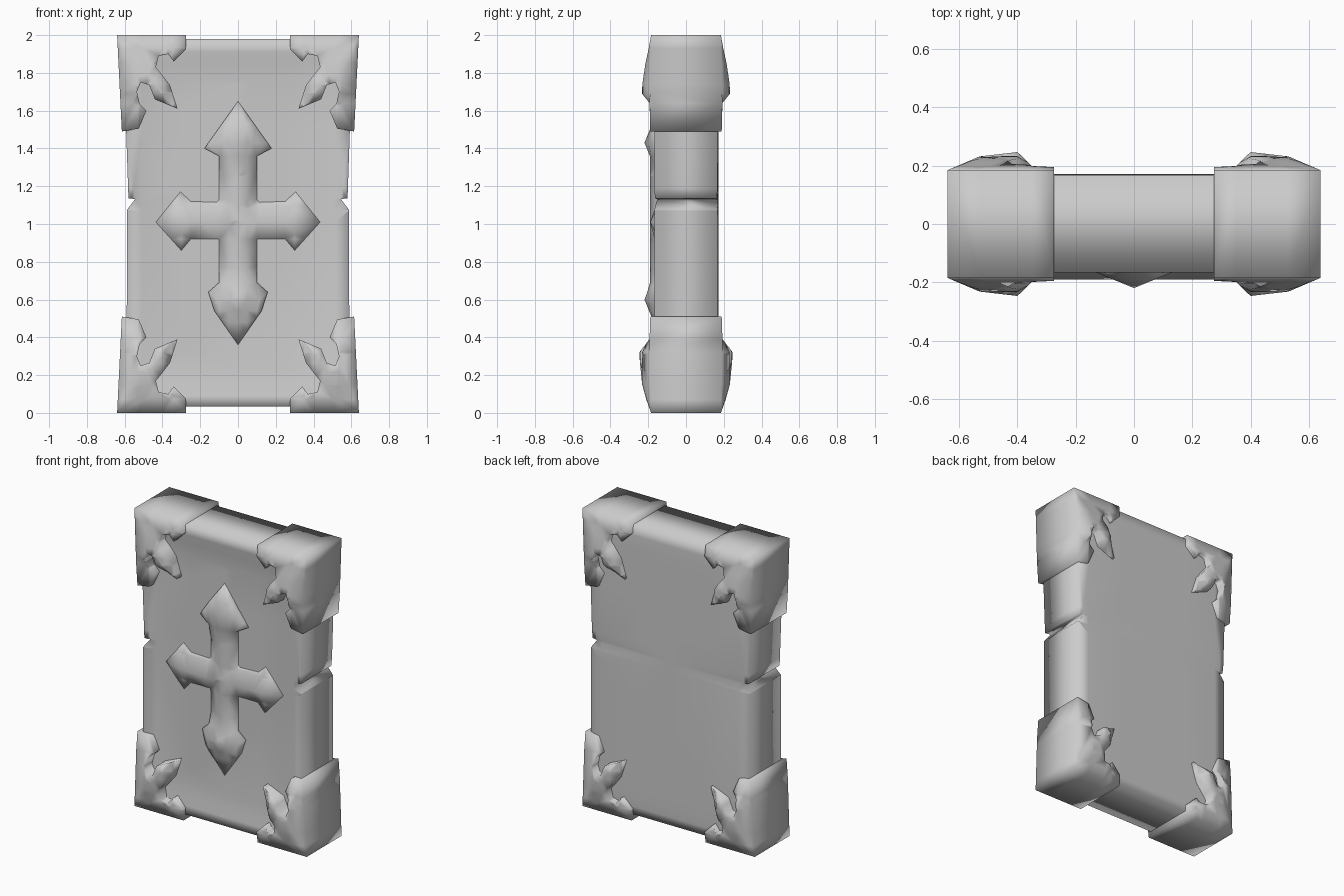
import bpy
import bmesh
from mathutils import Vector

if "Cube" in bpy.data.objects:
    bpy.data.objects.remove(bpy.data.objects["Cube"], do_unlink=True)

stone = bpy.data.materials.new("plain grey")
stone.use_nodes = True
GREY = (0.6, 0.6, 0.6, 1)
stone.diffuse_color = GREY
stone.node_tree.nodes["Principled BSDF"].inputs["Base Color"].default_value = GREY


def clamp(v):
    return max(0.0, min(1.0, v))


def interpolate(v, points):
    """Height of a piecewise straight profile at v."""
    for (a, ha), (b, hb) in zip(points, points[1:]):
        if v <= b:
            return ha + (hb - ha) * clamp((v - a) / (b - a))
    return points[-1][1]


def slab(name, outline, front, back, cuts):
    """Extrude an x-z outline, slice it, then shape its front and back."""
    bm = bmesh.new()
    face = bm.faces.new([bm.verts.new((x, -1, z)) for x, z in outline])
    ext = bmesh.ops.extrude_face_region(bm, geom=[face], use_keep_orig=True)
    for v in ext["geom"]:
        if isinstance(v, bmesh.types.BMVert):
            v.co.y = 1
    bmesh.ops.recalc_face_normals(bm, faces=bm.faces)
    caps = [f for f in bm.faces if abs(f.normal.y) > 0.9]
    bmesh.ops.triangulate(bm, faces=caps)
    for point, normal in cuts:
        bmesh.ops.bisect_plane(bm, geom=bm.verts[:] + bm.edges[:] + bm.faces[:],
                               dist=0.0005, plane_co=point, plane_no=normal)
    for v in bm.verts:
        shape = front if v.co.y < 0 else back
        v.co.y = shape(v.co.x, v.co.z)
    bmesh.ops.triangulate(bm, faces=bm.faces[:])
    bmesh.ops.recalc_face_normals(bm, faces=bm.faces)
    mesh = bpy.data.meshes.new(name)
    bm.to_mesh(mesh)
    bm.free()
    mesh.materials.append(stone)
    ob = bpy.data.objects.new(name, mesh)
    bpy.context.collection.objects.link(ob)
    bpy.ops.object.select_all(action="DESELECT")
    ob.select_set(True)
    bpy.context.view_layer.objects.active = ob
    bpy.ops.object.shade_smooth()


def x_cuts(values):
    return [(Vector((x, 0, 0)), Vector((1, 0, 0))) for x in values]


def z_cuts(values):
    return [(Vector((0, 0, z)), Vector((0, 0, 1))) for z in values]


# Main slab: shallow dished front, flat back, a notch on each side
def body_front(x, z):
    dish = min(clamp((0.585 - abs(x)) / 0.075), clamp((0.965 - abs(z - 1)) / 0.2))
    return -0.167 + 0.027 * dish


def body_back(x, z):
    end = clamp((abs(z - 1) - 0.85) / 0.12)
    side = clamp((abs(x) - 0.53) / 0.06)
    groove = clamp(1 - abs(z - 1.13) / 0.06) * clamp(abs(x) / 0.55)
    return 0.172 - 0.006 * end ** 2 - 0.006 * side - 0.006 * groove


half = [(0.59, 0.035), (0.588, 1.075), (0.545, 1.132), (0.58, 1.136),
        (0.592, 1.49), (0.592, 1.98)]
body_outline = half + [(-x, z) for x, z in reversed(half)]
slab("main_slab", body_outline, body_front, body_back,
     x_cuts([-0.51, -0.25, 0, 0.25, 0.51])
     + z_cuts([0.09, 0.15, 0.235, 1.07, 1.134, 1.19, 1.765, 1.85, 1.91]))

# Corner caps, pierced into a leaf and hooks, raised towards the leaf
cap_outline = [(0.64, 2), (0.275, 2), (0.275, 1.925), (0.34, 1.86), (0.37, 1.9),
               (0.42, 1.89), (0.435, 1.83), (0.41, 1.8), (0.36, 1.735),
               (0.32, 1.61), (0.44, 1.66), (0.47, 1.735), (0.515, 1.75),
               (0.535, 1.7), (0.52, 1.635), (0.485, 1.6), (0.525, 1.505),
               (0.615, 1.49)]
ACROSS = [(0, 0), (0.11, 0.047), (0.24, 0.062), (0.29, 0.014), (0.37, 0.01)]
UPPER = [(0, 0), (0.07, 0.012), (0.15, 0.03), (0.26, 0.046), (0.31, 0.048),
         (0.36, 0.008), (0.5, 0.004)]
LOWER = [(0, 0), (0.07, 0.025), (0.15, 0.047), (0.32, 0.064), (0.39, 0.008),
         (0.5, 0.004)]


def corner_cap(name, s, lower):
    rise = LOWER if lower else UPPER

    def flip(z):
        return 2 - z if lower else z

    def depth(x, z):
        return 0.185 + min(interpolate(0.64 - abs(x), ACROSS),
                           interpolate(1 - abs(z - 1), rise))

    cuts = x_cuts([s * (0.64 - u) for u, h in ACROSS[1:-1]])
    cuts += z_cuts([flip(2 - v) for v, h in rise[1:-1]])
    # diagonal crease from the corner to the leaf
    cuts.append((Vector((s * 0.64, 0, flip(2))),
                 Vector((s * 0.31, 0, 0.24 if lower else -0.24))))
    slab(name, [(s * x, flip(z)) for x, z in cap_outline],
         lambda x, z: -depth(x, z), depth, cuts)


for side, s in (("left", 1), ("right", -1)):
    corner_cap(f"upper_{side}_corner_cap", s, False)
    corner_cap(f"lower_{side}_corner_cap", s, True)

# Raised cross with arrow-shaped ends, its edges meeting the slab
HEADS = [Vector((0, 1.43)), Vector((0, 0.6))]


def cross_front(x, z):
    ridge = clamp(1 - min(abs(x), abs(z - 1.01)) / 0.1)
    ridge *= clamp((0.645 - abs(z - 1.005)) / 0.2) * clamp((0.435 - abs(x)) / 0.13)
    near = min((Vector((x, z)) - head).length for head in HEADS)
    return -(0.142 + max(0.048 * ridge, 0.078 * clamp(1 - near / 0.19)))


arm = [(0, 1.65), (0.178, 1.4), (0.1, 1.36), (0.1, 1.13), (0.115, 1.115),
       (0.25, 1.12), (0.305, 1.17), (0.435, 1.01), (0.3, 0.86), (0.25, 0.92),
       (0.1, 0.92), (0.1, 0.69), (0.157, 0.64), (0.125, 0.54), (0, 0.36)]
cross_outline = arm + [(-x, z) for x, z in reversed(arm[1:-1])]
slab("raised_cross", cross_outline, cross_front, lambda x, z: -0.12,
     x_cuts([-0.3, -0.1, -0.05, 0, 0.05, 0.1, 0.3])
     + z_cuts([0.48, 0.6, 0.69, 0.77, 0.92, 1.01, 1.1, 1.26, 1.36, 1.43, 1.53]))
